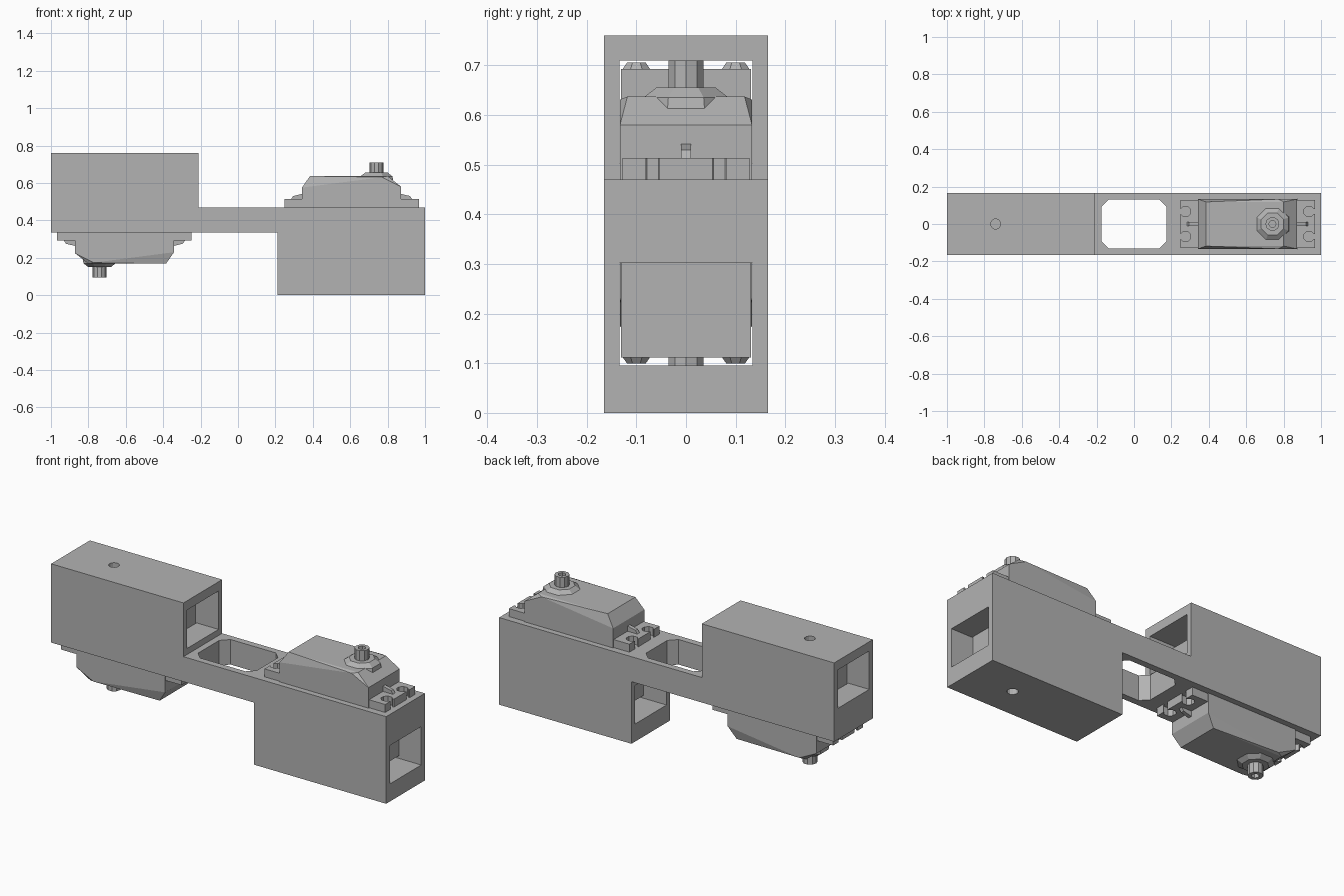
import bpy, bmesh
from math import pi
from mathutils import Matrix, Vector

cube = bpy.data.objects.get("Cube")
if cube:
    bpy.data.objects.remove(cube)

GREY = (0.45, 0.45, 0.45, 1)
mat = bpy.data.materials.new("plain grey")
mat.use_nodes = True
mat.diffuse_color = GREY
mat.node_tree.nodes["Principled BSDF"].inputs["Base Color"].default_value = GREY

PIVOT = Vector((0, 0, 0.4025))
FLIP = Matrix.Translation(PIVOT) @ Matrix.Rotation(pi, 4, 'Y') @ Matrix.Translation(-PIVOT)


def finish(name, bm):
    bmesh.ops.recalc_face_normals(bm, faces=bm.faces)
    me = bpy.data.meshes.new(name)
    bm.to_mesh(me)
    bm.free()
    me.materials.append(mat)
    ob = bpy.data.objects.new(name, me)
    bpy.context.collection.objects.link(ob)
    return ob


def prism(name, pts, axis, lo, hi):
    """Extrude a 2D outline along y (outline in xz) or z (outline in xy)."""
    bm = bmesh.new()
    put = (lambda a, b, h: (a, h, b)) if axis == 'y' else (lambda a, b, h: (a, b, h))
    face = bm.faces.new([bm.verts.new(put(a, b, lo)) for a, b in pts])
    new = bmesh.ops.extrude_face_region(bm, geom=[face])["geom"]
    shift = put(0, 0, hi - lo)
    bmesh.ops.translate(bm, vec=shift, verts=[v for v in new if isinstance(v, bmesh.types.BMVert)])
    return finish(name, bm)


def box(name, x, y, z):
    return prism(name, [(x[0], y[0]), (x[1], y[0]), (x[1], y[1]), (x[0], y[1])], 'z', *z)


def cone(name, x, y, z, r1, r2, sides):
    bm = bmesh.new()
    place = Matrix.Translation((x, y, (z[0] + z[1]) / 2)) @ Matrix.Rotation(pi / sides, 4, 'Z')
    bmesh.ops.create_cone(bm, cap_ends=True, segments=sides, radius1=r1, radius2=r2,
                          depth=z[1] - z[0], matrix=place)
    return finish(name, bm)


def cut(ob, cutters):
    for c in cutters:
        c.hide_render = True
        m = ob.modifiers.new("cut", 'BOOLEAN')
        m.operation, m.solver, m.object = 'DIFFERENCE', 'EXACT', c
    dg = bpy.context.evaluated_depsgraph_get()
    ob.data = bpy.data.meshes.new_from_object(ob.evaluated_get(dg))
    ob.modifiers.clear()
    for c in cutters:
        bpy.data.objects.remove(c)


def flipped(ob, name):
    """Copy of a part turned half round to the other end."""
    me = ob.data.copy()
    me.transform(FLIP)
    twin = bpy.data.objects.new(name, me)
    bpy.context.collection.objects.link(twin)
    return twin


# Frame: two offset housings joined by a bridge
frame = prism("frame", [(-1, .335), (.21, .335), (.21, 0), (1, 0), (1, .47),
                        (-.21, .47), (-.21, .76), (-1, .76)], 'y', -.165, .165)
W, H, C = .175, .13, .04
cutters = [prism("window", [(-W + C, -H), (W - C, -H), (W, -H + C), (W, H - C),
                            (W - C, H), (-W + C, H), (-W, H - C), (-W, -H + C)], 'z', .3, .5)]
pocket = [box("tunnel", (.17, 1.02), (-.134, .134), (.095, .302)),
          box("slot", (.341, .874), (-.134, .134), (.25, .5)),
          cone("access_hole", .74, 0, (-.03, .15), .027, .027, 12)]
cutters += pocket + [flipped(p, p.name + "_twin") for p in pocket]
cut(frame, cutters)

# Servo in the left housing
parts = []
parts.append(box("servo_case", (.345, .87), (-.131, .131), (.207, .48)))
parts.append(box("servo_bottom_cover", (.345, .87), (-.131, .131), (.112, .207)))
for x in (.385, .83):
    for y in (-.1, .1):
        parts.append(cone("servo_case_screw", x, y, (.099, .115), .02, .032, 8))

# Sloped upper cover
bm = bmesh.new()
side = [(.342, .465), (.342, .575), (.77, .631), (.872, .58), (.872, .465)]
for s in (-1, 1):
    for x, z in side:
        bm.verts.new((x, s * .133, z))
    for x in (.385, .80):
        bm.verts.new((x, s * .118, .637))
bmesh.ops.convex_hull(bm, input=bm.verts)
bmesh.ops.dissolve_limit(bm, angle_limit=.02, verts=bm.verts, edges=bm.edges)
parts.append(finish("servo_top_cover", bm))

# Mounting tabs with open screw slots, and a rib on each
for inner, outer, hole, d in ((.35, .248, .275, -1), (.865, .968, .935, 1)):
    tab = box("servo_tab", sorted((inner, outer)), (-.128, .128), (.47, .513))
    slots = []
    for y in (-.067, .067):
        slots.append(cone("hole", hole, y, (.44, .55), .03, .03, 8))
        slots.append(box("slit", sorted((hole, outer + d * .03)), (y - .014, y + .014), (.45, .56)))
    cut(tab, slots)
    parts.append(tab)
    end = inner + d * .055
    parts.append(prism("servo_tab_rib", [(inner, .50), (end + d * .02, .50),
                                         (end, .53), (inner, .543)], 'y', -.01, .01))

# Output boss and hollow shaft
parts.append(cone("servo_boss", .74, 0, (.60, .635), .1, .093, 8))
parts.append(cone("servo_boss_cap", .74, 0, (.635, .655), .093, .065, 8))
shaft = cone("servo_shaft", .74, 0, (.64, .71), .037, .037, 10)
cut(shaft, [cone("bore", .74, 0, (.68, .74), .02, .02, 6)])
parts.append(shaft)

# Matching servo in the right housing
for p in parts:
    p.name = "left_" + p.name
    flipped(p, p.name.replace("left_", "right_"))
